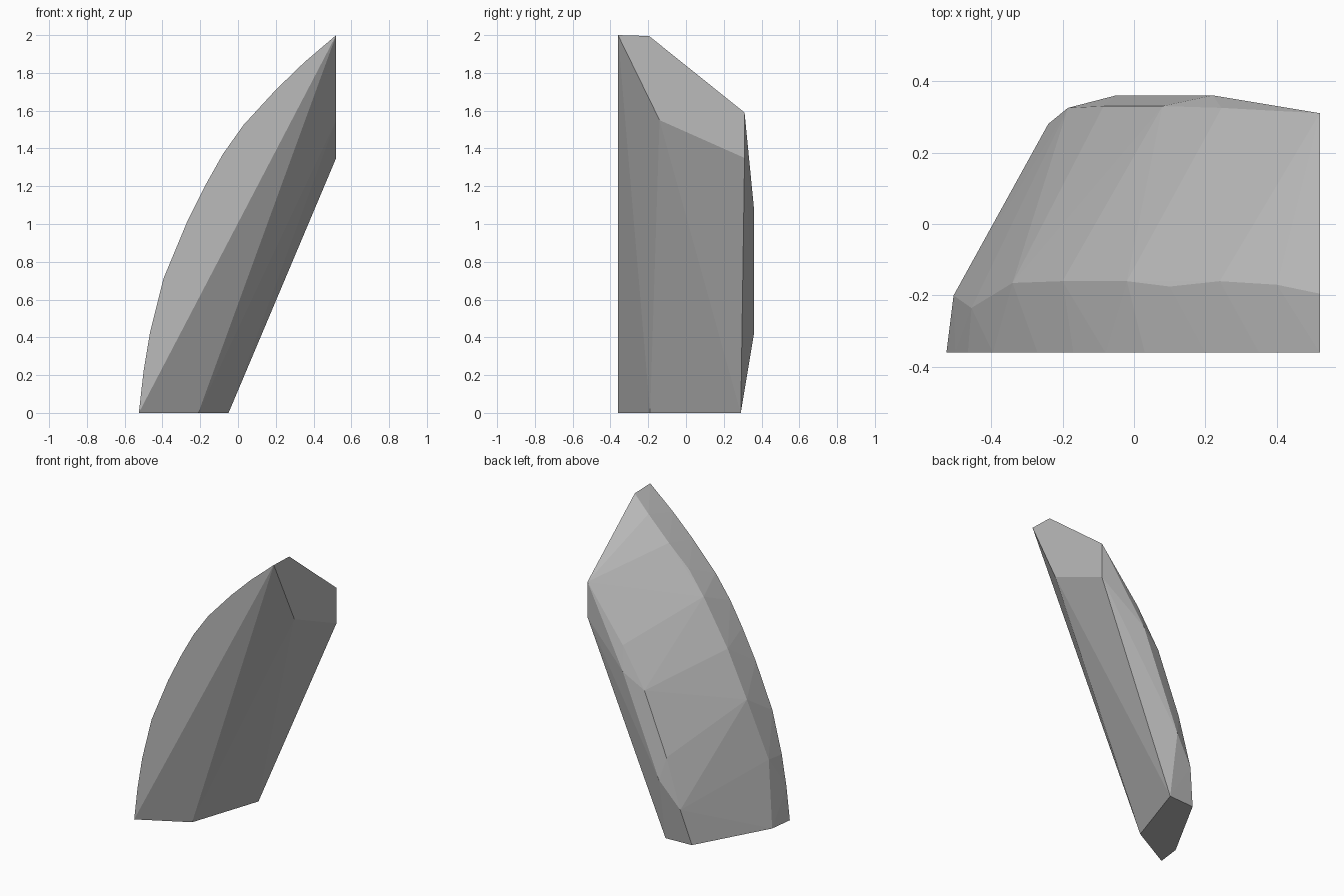
import bpy
import bmesh

cube = bpy.data.objects.get("Cube")
if cube:
    bpy.data.objects.remove(cube, do_unlink=True)


def make_material(name, colour):
    mat = bpy.data.materials.new(name)
    mat.use_nodes = True
    mat.diffuse_color = colour
    shader = mat.node_tree.nodes["Principled BSDF"]
    shader.inputs["Base Color"].default_value = colour
    shader.inputs["Roughness"].default_value = 0.8
    return mat


def height_on(profile, x):
    """Height of a rising (x, z) profile at x."""
    for (x0, z0), (x1, z1) in zip(profile, profile[1:]):
        if x <= x1:
            return z0 + (z1 - z0) * (x - x0) / (x1 - x0)
    return profile[-1][1]


FRONT = -0.36
END = 0.52

# Outer curve of the front face, as (x, z)
arc = [(-0.525, 0), (-0.5, 0.22), (-0.465, 0.43), (-0.395, 0.71),
       (-0.27, 1.01), (-0.17, 1.21), (-0.08, 1.37), (0.03, 1.525),
       (0.2, 1.71), (0.35, 1.855), (END, 2.0)]
points = [(x, FRONT, z) for x, z in arc]

# Chipped ridge just behind the front edge, as (x, y)
ridge = [(-0.34, -0.165), (-0.2, -0.16), (-0.02, -0.16),
         (0.1, -0.175), (0.24, -0.16), (0.4, -0.17)]
points += [(x, y, height_on(arc, x)) for x, y in ridge]
points += [(-0.505, -0.2, 0), (-0.455, -0.235, 0.44), (END, -0.195, 1.995)]

# Lower curve where the slope meets the back
points += [(-0.24, 0.28, 0), (-0.185, 0.325, 0.24), (-0.085, 0.33, 0.57),
           (0.08, 0.33, 0.98), (0.245, 0.325, 1.24), (END, 0.31, 1.59)]

# Slight bulge of the back
points += [(-0.05, 0.36, 0.42), (0.22, 0.36, 1.08)]

# Straight underside between the two cut ends
points += [(-0.21, -0.19, 0), (-0.05, 0.29, 0),
           (END, -0.14, 1.55), (END, 0.31, 1.35)]

# Wrap the outline points into one faceted solid
bm = bmesh.new()
for p in points:
    bm.verts.new(p)
hull = bmesh.ops.convex_hull(bm, input=bm.verts[:])
loose = [v for v in bm.verts if not v.link_faces]
bmesh.ops.delete(bm, geom=loose, context='VERTS')
bmesh.ops.dissolve_limit(bm, angle_limit=0.01, verts=bm.verts[:], edges=bm.edges[:])
bmesh.ops.recalc_face_normals(bm, faces=bm.faces[:])

mesh = bpy.data.meshes.new("curved_stone_shard")
bm.to_mesh(mesh)
bm.free()
mesh.materials.append(make_material("stone grey", (0.5, 0.5, 0.5, 1)))
shard = bpy.data.objects.new("curved_stone_shard", mesh)
bpy.context.collection.objects.link(shard)
